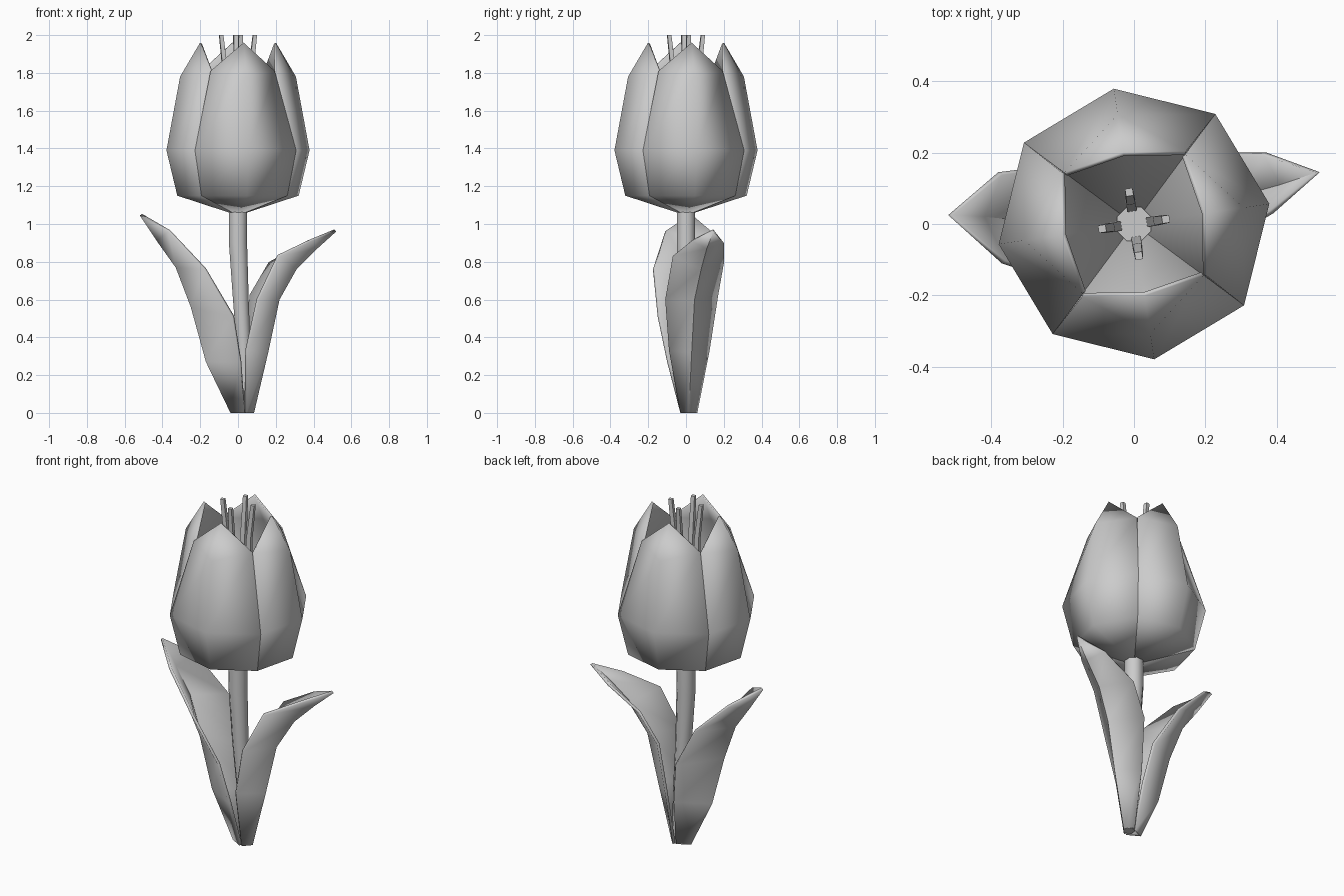
import bpy, bmesh, math
from mathutils import Vector

if "Cube" in bpy.data.objects:
    bpy.data.objects.remove(bpy.data.objects["Cube"])


def finish(name, verts, faces, thickness=0.0, offset=-1.0, angle=60):
    """Mesh object with optional shell thickness and smooth shading."""
    me = bpy.data.meshes.new(name)
    me.from_pydata(verts, [], faces)
    me.update()
    ob = bpy.data.objects.new(name, me)
    bpy.context.collection.objects.link(ob)
    bpy.ops.object.select_all(action='DESELECT')
    bpy.context.view_layer.objects.active = ob
    ob.select_set(True)
    if thickness:
        mod = ob.modifiers.new("shell", 'SOLIDIFY')
        mod.thickness = thickness
        mod.offset = offset
    bpy.ops.object.shade_smooth_by_angle(angle=math.radians(angle))
    return ob


def polar(r, deg, z):
    a = math.radians(deg)
    return (r * math.cos(a), r * math.sin(a), z)


def strip(rows, end):
    """Three-column strip of quads closed by a pointed end."""
    verts = [p for row in rows for p in row] + [end]
    faces = []
    for i in range(len(rows) - 1):
        for c in range(2):
            a = i * 3 + c
            faces.append((a, a + 1, a + 4, a + 3))
    a, t = (len(rows) - 1) * 3, len(verts) - 1
    faces += [(a, a + 1, t), (a + 1, a + 2, t)]
    return verts, faces


def tube(name, path, sides, turn=0):
    """Tapered tube through (x, y, z, radius) points."""
    verts, faces = [], []
    for x, y, z, r in path:
        for s in range(sides):
            p = polar(r, turn + 360 * s / sides, z)
            verts.append((p[0] + x, p[1] + y, z))
    for i in range(len(path) - 1):
        for s in range(sides):
            a, b = i * sides + s, i * sides + (s + 1) % sides
            faces.append((a, b, b + sides, a + sides))
    faces.append(tuple(reversed(range(sides))))
    faces.append(tuple(range(len(verts) - sides, len(verts))))
    return finish(name, verts, faces, angle=50)


# four petals forming the cup
for k in range(4):
    c = 8.5 + 90 * k
    rows = [
        [polar(0.325, c + d, 1.15) for d in (-45, 0, 45)],
        [polar(0.383, c + d, 1.39) for d in (-45, 0, 45)],
        [polar(0.25, c - 44, 1.81), polar(0.31, c, 1.78), polar(0.242, c + 45, 1.81)],
    ]
    verts, faces = strip(rows, polar(0.203, c, 1.96))
    n = len(verts)
    verts.append((0, 0, 1.045))
    faces += [(n, 1, 0), (n, 2, 1)]
    finish("petal_%d" % (k + 1), verts, faces, 0.012)

# four stamens leaning slightly outward
for k in range(4):
    c = 8.5 + 90 * k
    path = [polar(r, c, z) + (w,) for r, z, w in
            ((0.05, 1.08, 0.02), (0.068, 1.8, 0.018), (0.09, 2.0, 0.015))]
    tube("stamen_%d" % (k + 1), path, 4, c + 45)

# curved stem
tube("stem", [(0.045, 0.015, 0, 0.03), (0.032, 0.01, 0.3, 0.038),
              (0.015, 0, 0.6, 0.045), (0, 0, 0.9, 0.052), (0, 0, 1.08, 0.052)], 8, 22.5)

# cupped leaves: front edge, midrib, back edge for each row
right_rows = [
    [(0.045, -0.03, 0), (0.085, 0.015, 0), (0.045, 0.06, 0)],
    [(0.05, -0.09, 0.33), (0.16, 0.03, 0.32), (0.05, 0.125, 0.33)],
    [(0.11, -0.11, 0.6), (0.22, 0.045, 0.6), (0.07, 0.17, 0.62)],
    [(0.22, -0.07, 0.83), (0.31, 0.08, 0.76), (0.17, 0.2, 0.79)],
    [(0.39, 0.03, 0.91), (0.42, 0.11, 0.87), (0.37, 0.2, 0.9)],
]
finish("right_leaf", *strip(right_rows, (0.52, 0.145, 0.96)), 0.015)

left_rows = [
    [(0.03, -0.03, 0), (-0.04, 0.01, 0), (0.03, 0.05, 0)],
    [(0.01, -0.1, 0.27), (-0.17, 0, 0.27), (0.01, 0.1, 0.27)],
    [(-0.03, -0.15, 0.51), (-0.25, 0, 0.56), (-0.03, 0.14, 0.51)],
    [(-0.18, -0.175, 0.76), (-0.33, 0.01, 0.77), (-0.18, 0.17, 0.76)],
    [(-0.37, -0.11, 0.96), (-0.43, 0.02, 0.91), (-0.38, 0.145, 0.95)],
]
verts, faces = strip(left_rows, (-0.52, 0.025, 1.045))
finish("left_leaf", verts, [f[::-1] for f in faces], 0.015)
